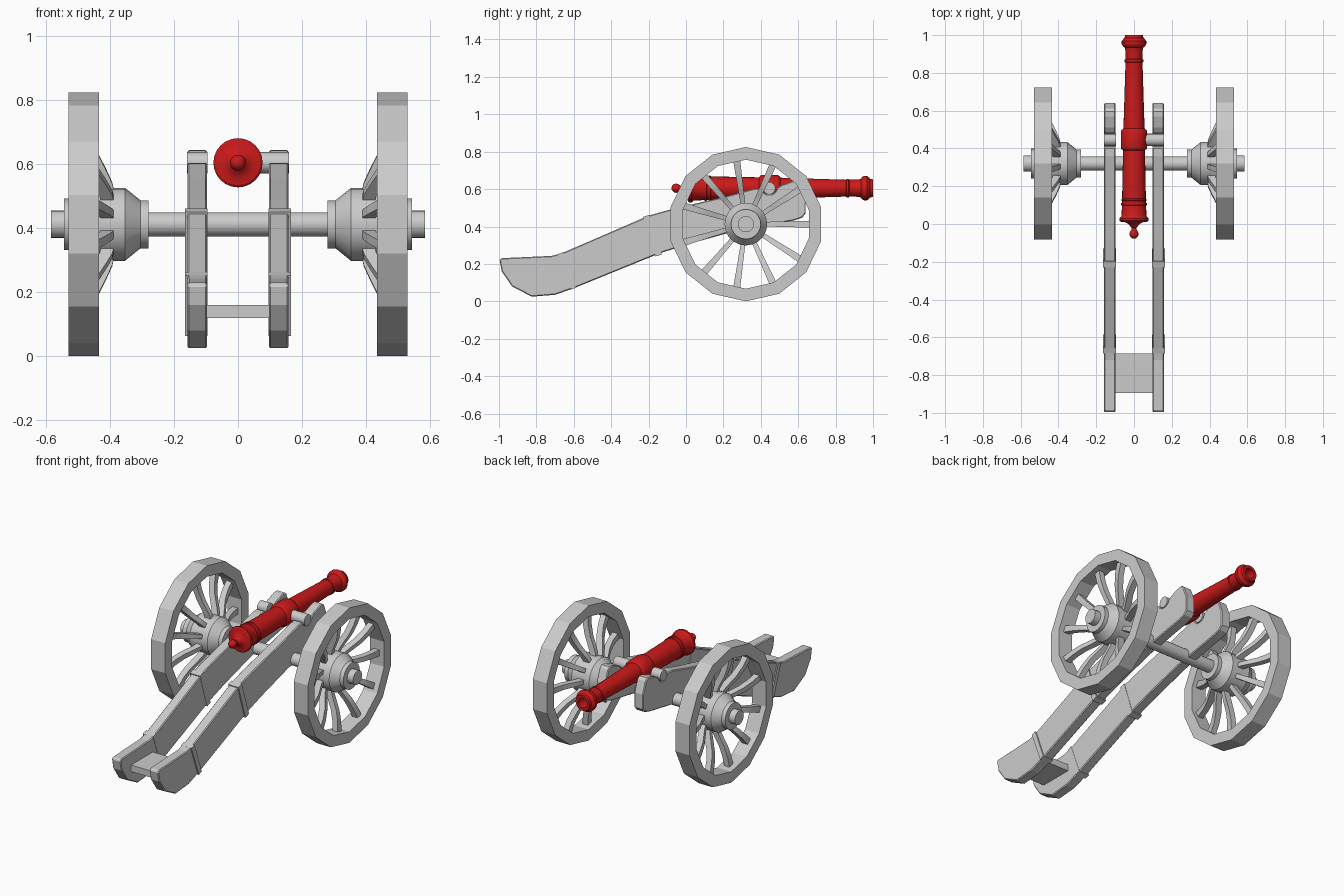
import bpy, bmesh
from math import sin, cos, pi, radians
from mathutils import Matrix, Vector

if "Cube" in bpy.data.objects:
    bpy.data.objects.remove(bpy.data.objects["Cube"])

RED = bpy.data.materials.new("red_paint")
RED.diffuse_color = (0.6, 0.01, 0.01, 1)
RED.use_nodes = True
RED.node_tree.nodes["Principled BSDF"].inputs["Base Color"].default_value = RED.diffuse_color
WY, WZ = 0.32, 0.4125      # wheel centre
BZ = 0.605                 # barrel axis height


def finish(bm, name, smooth=None, mat=None):
    bmesh.ops.remove_doubles(bm, verts=bm.verts, dist=1e-5)
    bmesh.ops.recalc_face_normals(bm, faces=bm.faces)
    if smooth:
        for f in bm.faces:
            f.smooth = True
        for e in bm.edges:
            e.smooth = e.calc_face_angle(0) < radians(smooth)
    me = bpy.data.meshes.new(name)
    bm.to_mesh(me)
    bm.free()
    ob = bpy.data.objects.new(name, me)
    bpy.context.collection.objects.link(ob)
    if mat:
        me.materials.append(mat)
    return ob


def lathe(name, profile, axis, centre, segs, closed=False, smooth=None, mat=None):
    """Turn (along, radius) points around the x or y axis."""
    bm = bmesh.new()
    rings = []
    for a, r in profile:
        ring = []
        for i in range(segs):
            t = 2 * pi * i / segs
            s, c = r * sin(t), r * cos(t)
            p = Vector((a, s, c)) if axis == 'X' else Vector((s, a, c))
            ring.append(bm.verts.new(p + Vector(centre)))
        rings.append(ring)
    n = len(rings)
    for k in range(n if closed else n - 1):
        A, B = rings[k], rings[(k + 1) % n]
        for i in range(segs):
            j = (i + 1) % segs
            bm.faces.new((A[i], A[j], B[j], B[i]))
    if not closed:
        for ring, p in ((rings[0], profile[0]), (rings[-1], profile[-1])):
            if p[1] > 0:
                bm.faces.new(ring)
    return finish(bm, name, smooth, mat)


def box(name, centre, size, tilt=0):
    bm = bmesh.new()
    m = (Matrix.Translation(centre) @ Matrix.Rotation(radians(tilt), 4, 'X')
         @ Matrix.Diagonal((*size, 1)))
    bmesh.ops.create_cube(bm, size=1, matrix=m)
    return finish(bm, name)


def slab(name, outline, x0, x1):
    """Extrude a (y, z) outline from x0 to x1."""
    bm = bmesh.new()
    f = bm.faces.new([bm.verts.new((x0, y, z)) for y, z in outline])
    ext = bmesh.ops.extrude_face_region(bm, geom=[f])['geom']
    bmesh.ops.translate(bm, vec=(x1 - x0, 0, 0),
                        verts=[v for v in ext if isinstance(v, bmesh.types.BMVert)])
    ob = finish(bm, name)
    bev = ob.modifiers.new("bevel", 'BEVEL')
    bev.width, bev.segments = 0.005, 1
    bev.limit_method, bev.angle_limit = 'ANGLE', radians(60)
    return ob


def spokes(name, side, count=11):
    # (radius, x, half width, half depth) along one dished spoke
    path = [(0.09, 0.405, 0.013, 0.02), (0.13, 0.413, 0.013, 0.02),
            (0.17, 0.431, 0.014, 0.02), (0.22, 0.455, 0.015, 0.019),
            (0.28, 0.472, 0.017, 0.018), (0.36, 0.482, 0.019, 0.018)]
    bm = bmesh.new()
    for k in range(count):
        a = 2 * pi * k / count
        d, t = Vector((0, cos(a), sin(a))), Vector((0, -sin(a), cos(a)))
        prev = None
        for r, x, w, h in path:
            mid = Vector((side * x, WY, WZ)) + d * r
            ring = [bm.verts.new(mid + t * w * i + Vector((h * j, 0, 0)))
                    for i, j in ((-1, -1), (1, -1), (1, 1), (-1, 1))]
            if prev:
                for i in range(4):
                    j = (i + 1) % 4
                    bm.faces.new((prev[i], prev[j], ring[j], ring[i]))
            else:
                bm.faces.new(ring)
            prev = ring
        bm.faces.new(prev)
    return finish(bm, name, 30)


# Barrel with cascabel knob, reinforcing rings, muzzle swell and bore
barrel = [(-0.078, 0), (-0.075, 0.012), (-0.066, 0.021), (-0.053, 0.025),
          (-0.04, 0.021), (-0.03, 0.013), (-0.02, 0.012), (-0.012, 0.02),
          (0.0, 0.03), (0.01, 0.05), (0.012, 0.07), (0.018, 0.077),
          (0.03, 0.077), (0.036, 0.07), (0.042, 0.066),
          (0.098, 0.064), (0.1, 0.068), (0.11, 0.068), (0.112, 0.064),
          (0.122, 0.064), (0.124, 0.067), (0.132, 0.067), (0.134, 0.063),
          (0.39, 0.058), (0.397, 0.067), (0.405, 0.07), (0.49, 0.07),
          (0.498, 0.066), (0.505, 0.056), (0.855, 0.045), (0.858, 0.049),
          (0.87, 0.049), (0.873, 0.045), (0.92, 0.046), (0.935, 0.05),
          (0.942, 0.06), (0.952, 0.065), (0.968, 0.065), (0.98, 0.056),
          (0.985, 0.05), (1.0, 0.047), (1.0, 0.03), (0.75, 0.028), (0.75, 0)]
lathe("barrel", barrel, 'Y', (0, 0, BZ), 24, smooth=35, mat=RED)

# Axle through both hubs
lathe("axle", [(-0.5, 0.0375), (0.5, 0.0375)], 'X', (0, WY, WZ), 20, smooth=35)

# Side cheek outline with trunnion notch near the front
cheek = [(-0.997, 0.222), (-0.985, 0.231), (-0.72, 0.243), (-0.665, 0.257),
         (-0.195, 0.46), (-0.088, 0.49), (0.2, 0.558), (0.36, 0.602),
         (0.405, 0.605), (0.413, 0.585), (0.43, 0.573), (0.46, 0.573),
         (0.477, 0.585), (0.487, 0.605), (0.51, 0.622), (0.57, 0.643),
         (0.595, 0.645), (0.612, 0.632), (0.64, 0.56), (0.64, 0.47),
         (0.62, 0.447), (0.575, 0.432), (0.26, 0.375), (0.01, 0.305),
         (-0.14, 0.257), (-0.595, 0.072), (-0.70, 0.035), (-0.825, 0.025),
         (-0.93, 0.08), (-0.985, 0.16)]
hub = [(0.28, 0.075), (0.305, 0.075), (0.353, 0.114), (0.472, 0.114),
       (0.52, 0.08), (0.545, 0.08), (0.545, 0.043), (0.585, 0.043)]
rim = [(0.435, 0.4125), (0.53, 0.4125), (0.53, 0.345), (0.435, 0.345)]

for side, tag in ((1, "right"), (-1, "left")):
    # Wheel
    lathe(tag + "_wheel_rim", [(side * a, r) for a, r in rim], 'X', (0, WY, WZ), 14, closed=True)
    lathe(tag + "_wheel_hub", [(side * a, r) for a, r in hub], 'X', (0, WY, WZ), 20, smooth=30)
    spokes(tag + "_wheel_spokes", side)
    # Carriage side and iron bands
    slab(tag + "_cheek", cheek, side * 0.097, side * 0.158)
    box(tag + "_upper_band", (side * 0.13, -0.18, 0.351), (0.07, 0.035, 0.222), 18)
    box(tag + "_lower_band", (side * 0.13, -0.635, 0.163), (0.07, 0.03, 0.202), 20.5)
    # Trunnion resting in the cheek notch
    inner = 0.05 if side > 0 else 0.095
    lathe(tag + "_trunnion", [(side * inner, 0.033), (side * 0.16, 0.033)], 'X',
          (0, 0.445, 0.605), 16, smooth=35)

# Cross piece joining the trail ends
box("trail_crosspiece", (0, -0.79, 0.14), (0.21, 0.21, 0.04))
